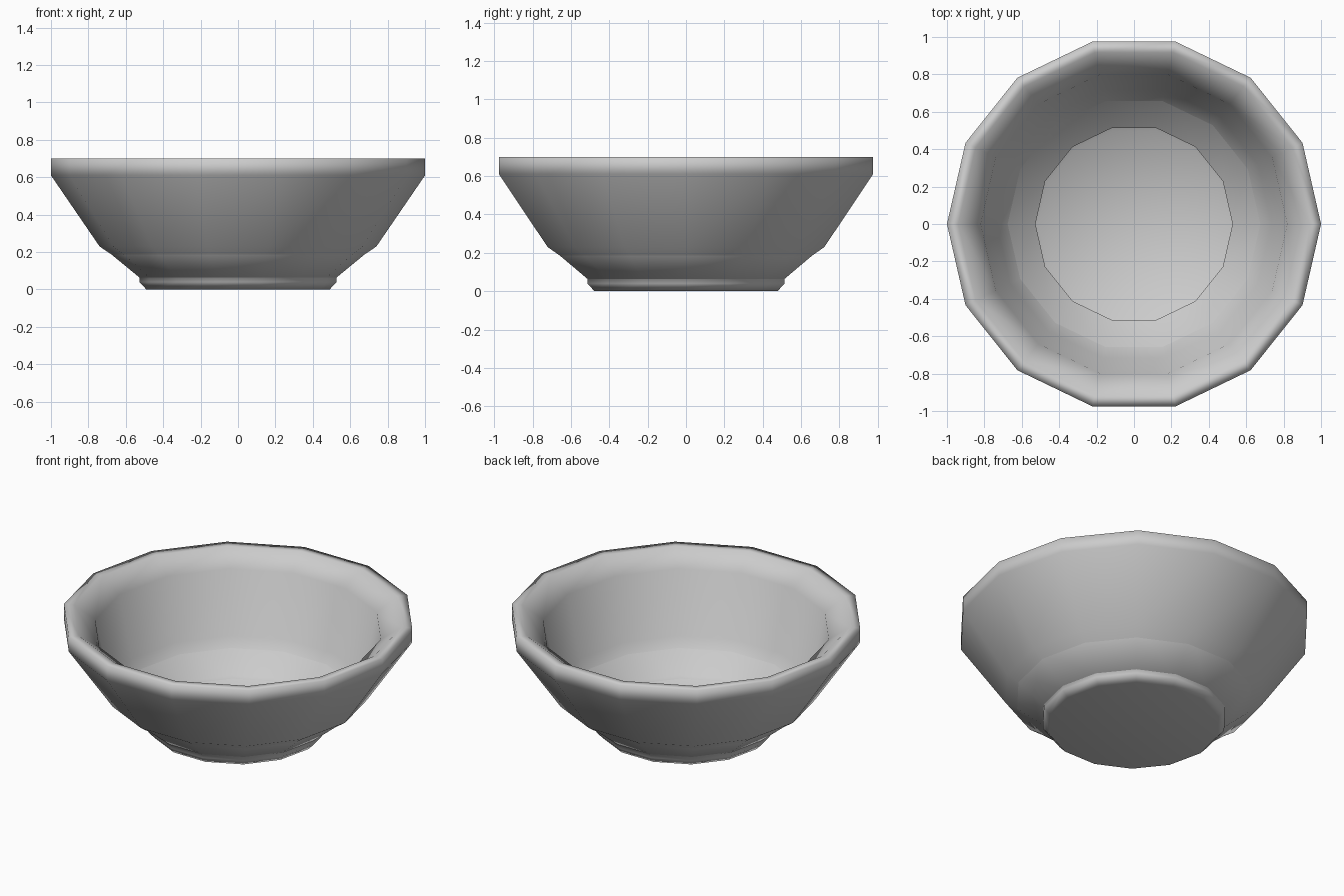
import bpy, bmesh
from math import cos, sin, tau

if "Cube" in bpy.data.objects:
    bpy.data.objects.remove(bpy.data.objects["Cube"])

SIDES = 14


def lathe(name, profile):
    """Spin (radius, z) points around z; radius 0 closes the ends."""
    bm = bmesh.new()
    rings = []
    for r, z in profile:
        if r == 0:
            rings.append([bm.verts.new((0, 0, z))] * SIDES)
        else:
            rings.append([bm.verts.new((r * cos(tau * i / SIDES), r * sin(tau * i / SIDES), z))
                          for i in range(SIDES)])
    for a, b in zip(rings, rings[1:]):
        for i in range(SIDES):
            j = (i + 1) % SIDES
            corners = dict.fromkeys((a[i], a[j], b[j], b[i]))
            bm.faces.new(list(corners)).smooth = True
    mesh = bpy.data.meshes.new(name)
    bm.to_mesh(mesh)
    bm.free()
    obj = bpy.data.objects.new(name, mesh)
    bpy.context.collection.objects.link(obj)
    return obj


# Bowl: foot, outer wall, rim, steep inner wall, inner floor
bowl = lathe("bowl", [
    (0, 0), (0.49, 0), (0.527, 0.04), (0.527, 0.085),
    (0.74, 0.23), (1.0, 0.61), (1.0, 0.70),
    (0.94, 0.70), (0.82, 0.615),
    (0.735, 0.235), (0.51, 0.05), (0, 0.03),
])
# Large faces dominate the smooth shading
bowl.modifiers.new("weighted_shading", 'WEIGHTED_NORMAL').mode = 'FACE_AREA'
